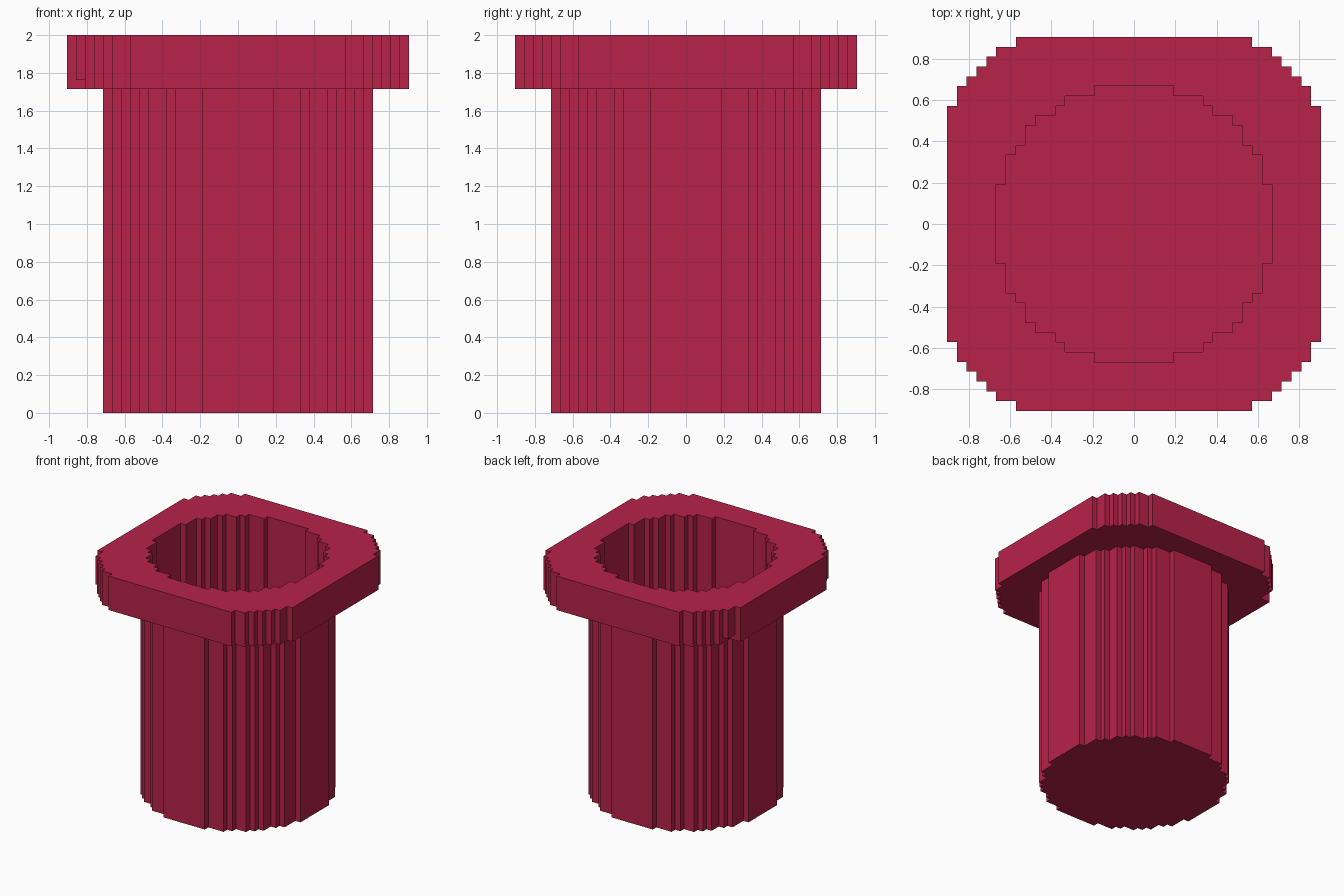
import bpy
import bmesh

if "Cube" in bpy.data.objects:
    bpy.data.objects.remove(bpy.data.objects["Cube"], do_unlink=True)

U = 2 / 42  # size of one step

crimson = bpy.data.materials.new("crimson")
crimson.use_nodes = True
COLOUR = (0.479, 0.0159, 0.0685, 1)
crimson.diffuse_color = COLOUR
crimson.node_tree.nodes["Principled BSDF"].inputs["Base Color"].default_value = COLOUR


def stepped_loop(corners):
    """Counter-clockwise stepped outline from the outer corners of one quarter."""
    quarter = [corners[0]]
    for (x0, y0), (x1, y1) in zip(corners, corners[1:]):
        quarter += [(x1, y0), (x1, y1)]
    loop = []
    for _ in range(4):
        loop += quarter
        quarter = [(-y, x) for x, y in quarter]
    return loop


def walls(bm, loop, z0, z1, inward=False):
    """Vertical faces along an outline."""
    low = [bm.verts.new((x * U, y * U, z0 * U)) for x, y in loop]
    high = [bm.verts.new((x * U, y * U, z1 * U)) for x, y in loop]
    for i in range(len(loop)):
        j = (i + 1) % len(loop)
        quad = [low[i], low[j], high[j], high[i]]
        bm.faces.new(quad[::-1] if inward else quad)


def cap(bm, loops, z, up):
    """Flat face bounded by one outline, or by an outline and a hole."""
    edges = []
    for loop in loops:
        vs = [bm.verts.new((x * U, y * U, z * U)) for x, y in loop]
        edges += [bm.edges.new((vs[i - 1], vs[i])) for i in range(len(vs))]
    made = bmesh.ops.triangle_fill(bm, edges=edges, use_beauty=True)
    for f in made["geom"]:
        if isinstance(f, bmesh.types.BMFace):
            f.normal_update()
            if (f.normal.z > 0) != up:
                f.normal_flip()


def finish(bm, name):
    bmesh.ops.remove_doubles(bm, verts=bm.verts, dist=1e-4)
    mesh = bpy.data.meshes.new(name)
    bm.to_mesh(mesh)
    bm.free()
    mesh.materials.append(crimson)
    bpy.context.collection.objects.link(bpy.data.objects.new(name, mesh))


# Outlines, in steps
rim = stepped_loop([(19, 12), (18, 14), (17, 15), (16, 16), (15, 17), (14, 18), (12, 19)])
barrel = stepped_loop([(15, 4), (14, 7), (13, 8), (12, 10), (11, 11),
                       (10, 12), (8, 13), (7, 14), (4, 15)])
bore = stepped_loop([(14, 4), (13, 7), (12, 8), (11, 10), (10, 11), (8, 12), (7, 13), (4, 14)])

# Lowest layer of the rim has a small notch at both corners on the -x side
notched = []
for x, y in rim:
    if x == -18 and abs(y) in (12, 14):
        continue
    if x == -17 and abs(y) == 14:
        y = 12 if y > 0 else -12
    notched.append((x, y))

# Wide rim around the mouth
bm = bmesh.new()
walls(bm, rim, 37, 42)
walls(bm, notched, 36, 37)
walls(bm, bore, 36, 42, inward=True)
cap(bm, [rim, bore], 42, True)
cap(bm, [notched, barrel], 36, False)
for s in (-1, 1):
    cap(bm, [[(-18, 12 * s), (-17, 12 * s), (-17, 14 * s), (-18, 14 * s)]], 37, False)
finish(bm, "rim")

# Hollow barrel with a closed bottom
bm = bmesh.new()
walls(bm, barrel, 0, 36)
walls(bm, bore, 1, 36, inward=True)
cap(bm, [barrel], 0, False)
cap(bm, [bore], 1, True)
finish(bm, "barrel")
